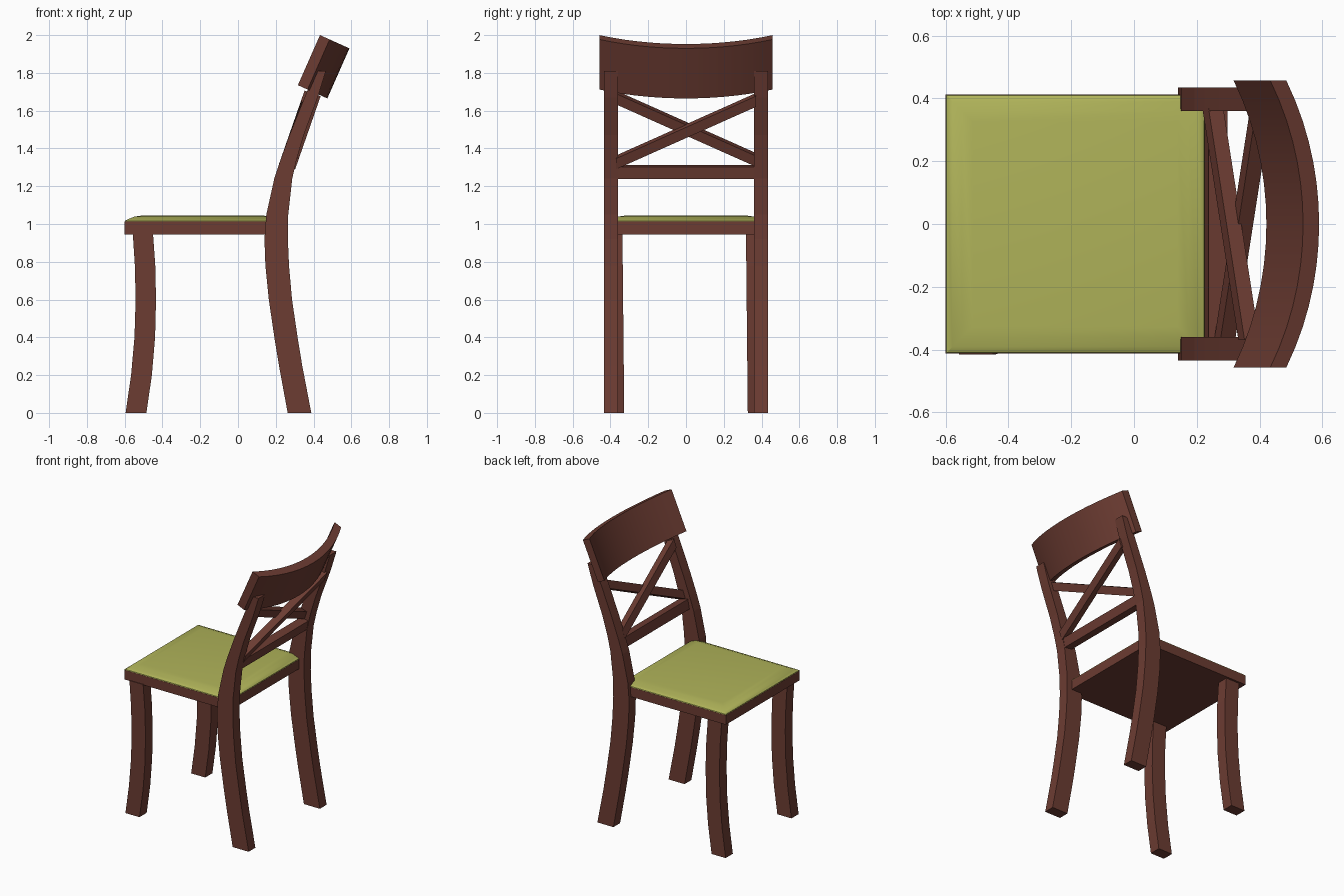
import bpy, bmesh
from math import hypot, sqrt
from mathutils import Vector

if "Cube" in bpy.data.objects:
    bpy.data.objects.remove(bpy.data.objects["Cube"])


def material(name, rgb):
    m = bpy.data.materials.new(name)
    m.diffuse_color = (*rgb, 1)
    m.use_nodes = True
    m.node_tree.nodes["Principled BSDF"].inputs["Base Color"].default_value = m.diffuse_color
    return m


WOOD = material("dark_wood", (0.15, 0.045, 0.032))
FABRIC = material("green_fabric", (0.43, 0.45, 0.10))


def loft(name, rings, mat=WOOD, smooth=None):
    """Skin a list of equal-length point rings and cap both ends."""
    bm = bmesh.new()
    rows = [[bm.verts.new(p) for p in ring] for ring in rings]
    n = len(rows[0])
    for a, b in zip(rows, rows[1:]):
        for i in range(n):
            j = (i + 1) % n
            bm.faces.new((a[i], a[j], b[j], b[i]))
    bm.faces.new(rows[0][::-1])
    bm.faces.new(rows[-1])
    bmesh.ops.recalc_face_normals(bm, faces=bm.faces)
    me = bpy.data.meshes.new(name)
    bm.to_mesh(me)
    bm.free()
    me.materials.append(mat)
    ob = bpy.data.objects.new(name, me)
    bpy.context.collection.objects.link(ob)
    if smooth:
        bpy.ops.object.select_all(action='DESELECT')
        bpy.context.view_layer.objects.active = ob
        ob.select_set(True)
        bpy.ops.object.shade_smooth_by_angle(angle=smooth)
    return ob


def rect(x0, x1, y0, y1, z):
    return [(x0, y0, z), (x1, y0, z), (x1, y1, z), (x0, y1, z)]


# Legs: (z, front x, back x) along each curved profile
back_profile = [(0, .263, .388), (.25, .217, .34), (.39, .194, .317), (.6, .163, .286),
                (.78, .145, .27), (.92, .14, .264), (1.05, .15, .266), (1.24, .192, .287),
                (1.34, .225, .31), (1.47, .272, .348), (1.67, .352, .422), (1.81, .412, .465)]
front_profile = [(0, -.595, -.485), (.2, -.566, -.456), (.4, -.548, -.439), (.6, -.542, -.434),
                 (.78, -.546, -.438), (.95, -.557, -.45)]
for side, s in (("left", -1), ("right", 1)):
    loft(f"back_leg_{side}", [rect(a, b, s * .36, s * .435, z) for z, a, b in back_profile])
    loft(f"front_leg_{side}", [rect(a, b, s * .327 - .01 * z, s * .407 - .01 * z, z)
                               for z, a, b in front_profile])

# Seat frame
loft("seat_frame", [rect(-.6, .225, -.412, .412, z) for z in (.945, 1.012)])

# Cushion with a softly rounded rim: (inset, height)
loft("seat_cushion", [rect(-.599 + i, .224 - i, -.411 + i, .411 - i, 1.012 + h)
                      for i, h in ((0, 0), (.001, .005), (.02, .015), (.05, .027), (.085, .032))],
     FABRIC, smooth=.6)

# Top rail: leaning section bent backwards along an arc
section = [(.317, 1.735), (.434, 2.0), (.485, 1.977), (.368, 1.712)]
HALF, SAG, SEG = .458, .115, 14
R = (HALF ** 2 + SAG ** 2) / (2 * SAG)
rings = []
for k in range(SEG + 1):
    y = HALF * (2 * k / SEG - 1)
    d = sqrt(R * R - y * y) - (R - SAG)
    rings.append([(x + d * .912, y, z - d * .41) for x, z in section])
loft("top_rail", rings, smooth=.5)

# Lower rail, slightly tilted
section = [(.225, 1.246), (.238, 1.313), (.298, 1.303), (.285, 1.238)]
loft("lower_rail", [[(x, y, z) for x, z in section] for y in (-.37, .37)])

# Crossed braces in the leaning plane of the back
lean = Vector((.115, 0, .33)).normalized()
depth = Vector((lean.z, 0, -lean.x))
for name, s, off in (("brace_rear", 1, .02), ("brace_front", -1, -.02)):
    rings = []
    for y, x, z in ((-s * .37, .27, 1.333), (s * .37, .385, 1.663)):
        c = Vector((x, y, z)) + depth * off
        rings.append([c + depth * (.025 * a) + lean * (.03 * b)
                      for a, b in ((-1, -1), (1, -1), (1, 1), (-1, 1))])
    loft(name, rings)
